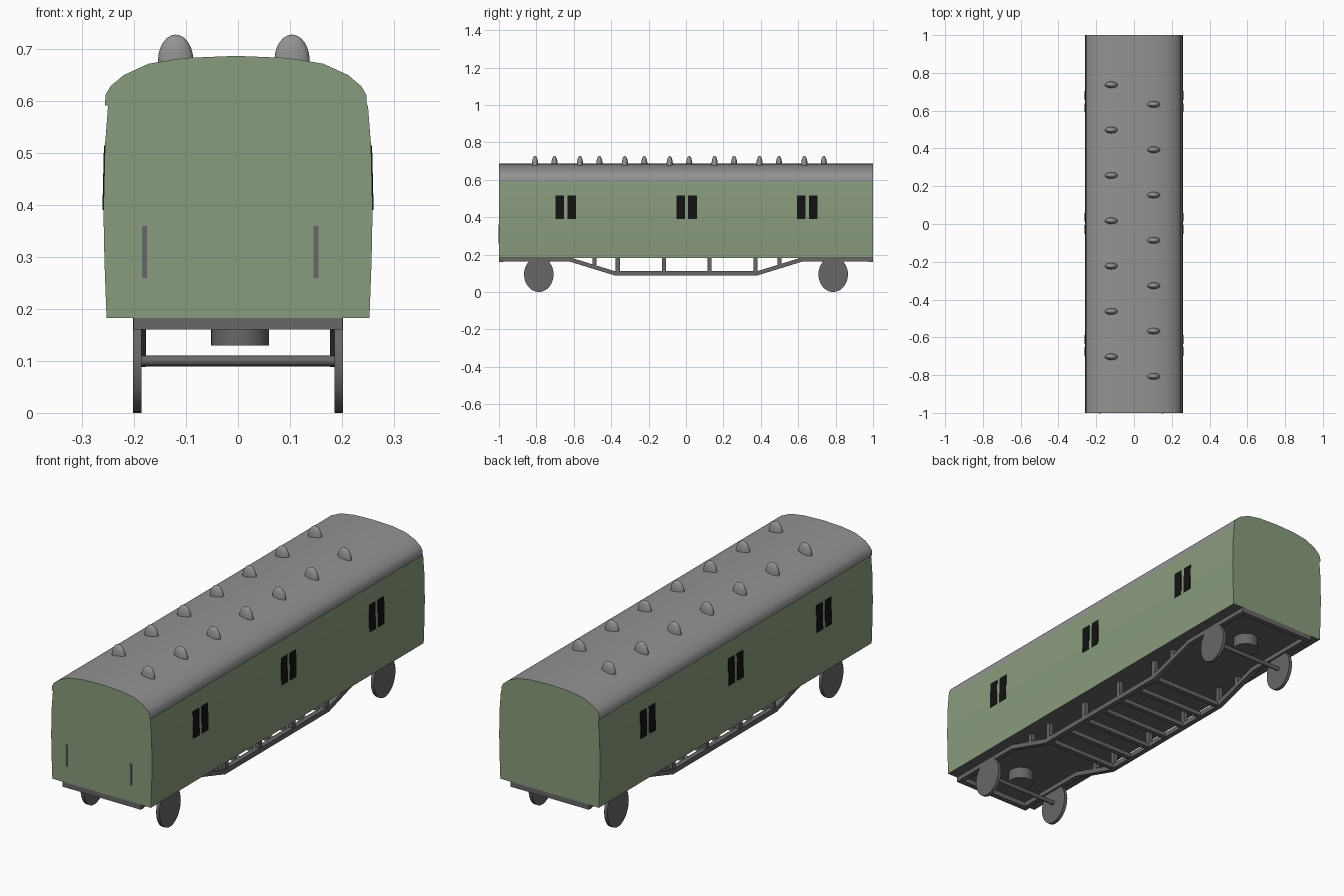
import bpy, bmesh, math

if "Cube" in bpy.data.objects:
    bpy.data.objects.remove(bpy.data.objects["Cube"])

def mat(name, c):
    m = bpy.data.materials.new(name)
    m.diffuse_color = (*c, 1)
    m.use_nodes = True
    m.node_tree.nodes["Principled BSDF"].inputs["Base Color"].default_value = m.diffuse_color
    return m

GREEN = mat("sage_green", (0.25, 0.33, 0.205))
ROOF = mat("roof_grey", (0.29, 0.29, 0.29))
DARK = mat("frame_grey", (0.135, 0.135, 0.135))
BLACK = mat("window_black", (0.006, 0.006, 0.006))

def finish(bm, name, mats, smooth=None):
    bmesh.ops.recalc_face_normals(bm, faces=bm.faces)
    me = bpy.data.meshes.new(name)
    bm.to_mesh(me)
    bm.free()
    ob = bpy.data.objects.new(name, me)
    bpy.context.collection.objects.link(ob)
    for m in mats:
        me.materials.append(m)
    if smooth:
        bpy.ops.object.select_all(action='DESELECT')
        ob.select_set(True)
        bpy.context.view_layer.objects.active = ob
        bpy.ops.object.shade_smooth_by_angle(angle=math.radians(smooth))
    return ob

def prism(name, pts, a, b, axis, mats, smooth=None, rule=None):
    """Extrude a profile along y (points x,z) or along x (points y,z)."""
    bm = bmesh.new()
    put = (lambda p, t: (p[0], t, p[1])) if axis == 'y' else (lambda p, t: (t, p[0], p[1]))
    r0 = [bm.verts.new(put(p, a)) for p in pts]
    r1 = [bm.verts.new(put(p, b)) for p in pts]
    n = len(pts)
    bm.faces.new(r0)
    bm.faces.new(r1)
    for i in range(n):
        bm.faces.new((r0[i], r0[(i + 1) % n], r1[(i + 1) % n], r1[i]))
    bm.normal_update()
    bmesh.ops.recalc_face_normals(bm, faces=bm.faces)
    if rule:
        for f in bm.faces:
            f.material_index = rule(f.normal)
    return finish(bm, name, mats, smooth)

def box(name, x0, x1, y0, y1, z0, z1, m):
    return prism(name, [(x0, z0), (x1, z0), (x1, z1), (x0, z1)], y0, y1, 'y', [m])

# Body with bulging sides; underside is frame grey
side = [(.253, .183), (.257, .29), (.259, .39), (.256, .515), (.25, .592)]
prism("body", side + [(-x, z) for x, z in reversed(side)], -1, 1, 'y', [GREEN, DARK], 30,
      lambda n: 1 if n.z < -.9 else 0)

# Curved roof with green end panels
half = [(.252, .592), (.251, .612), (.241, .629), (.216, .65), (.168, .672), (.1, .683)]
arc = [(x - .004, z) for x, z in half + [(0, .687)] + [(-x, z) for x, z in reversed(half)]]
prism("roof", arc, -1, 1, 'y', [ROOF, GREEN], 40, lambda n: 1 if abs(n.y) > .9 else 0)

# Roof ventilators in two staggered rows
for x, start in ((-.12, .737), (.104, .633)):
    for i in range(7):
        bm = bmesh.new()
        bmesh.ops.create_uvsphere(bm, u_segments=20, v_segments=12, radius=1)
        bmesh.ops.scale(bm, vec=(.034, .017, .05), verts=bm.verts)
        bmesh.ops.translate(bm, vec=(x, start - i * .24, .678), verts=bm.verts)
        finish(bm, "roof_vent", [ROOF], 60)

# Paired windows on both sides, following the side slope
for s in (-1, 1):
    for yc in (-.643, .003, .648):
        for d in (-.032, .032):
            prism("window", [(s * .261, .39), (s * .258, .515), (s * .253, .515), (s * .256, .39)],
                  yc + d - .023, yc + d + .023, 'y', [BLACK])

# Front handrails
for x in (-.18, .15):
    box("front_handrail", x - .005, x + .005, -1.002, -.996, .26, .36, DARK)

# Underframe: end beams, side rails that dip into a truss, posts
path = [(-1, .174), (-.62, .174), (-.38, .1), (.38, .1), (.62, .174), (1, .174)]
rail = [(y, z - .012) for y, z in path] + [(y, z + .011) for y, z in reversed(path)]
for s in (-1, 1):
    prism("side_rail", rail, s * .177, s * .201, 'x', [DARK])
    box("end_beam", -.201, .201, s * .975, s * 1, .16, .186, DARK)
    for y in (-.49, -.365, -.118, .126, .372, .5):
        box("truss_post", s * .179, s * .199, y - .011, y + .011,
            .1 if abs(y) < .4 else .145, .186, DARK)

# Cross bars joining the lower truss chords
for i in range(7):
    y = -.366 + i * .122
    box("cross_bar", -.178, .178, y - .011, y + .011, .089, .109, DARK)

def circle(cx, cz, rx, rz, n=32):
    return [(cx + rx * math.cos(2 * math.pi * i / n), cz + rz * math.sin(2 * math.pi * i / n))
            for i in range(n)]

# Wheels, axles and pivot drums
for y in (-.787, .787):
    for s in (-1, 1):
        prism("wheel", circle(y, .094, .079, .094), s * .186, s * .202, 'x', [DARK], 40)
    prism("axle", circle(y, .1, .01, .01, 12), -.187, .187, 'x', [DARK], 40)
    bm = bmesh.new()
    bmesh.ops.create_cone(bm, cap_ends=True, segments=32, radius1=.056, radius2=.056, depth=.056)
    bmesh.ops.translate(bm, vec=(.004, y, .158), verts=bm.verts)
    finish(bm, "pivot_drum", [DARK], 40)
